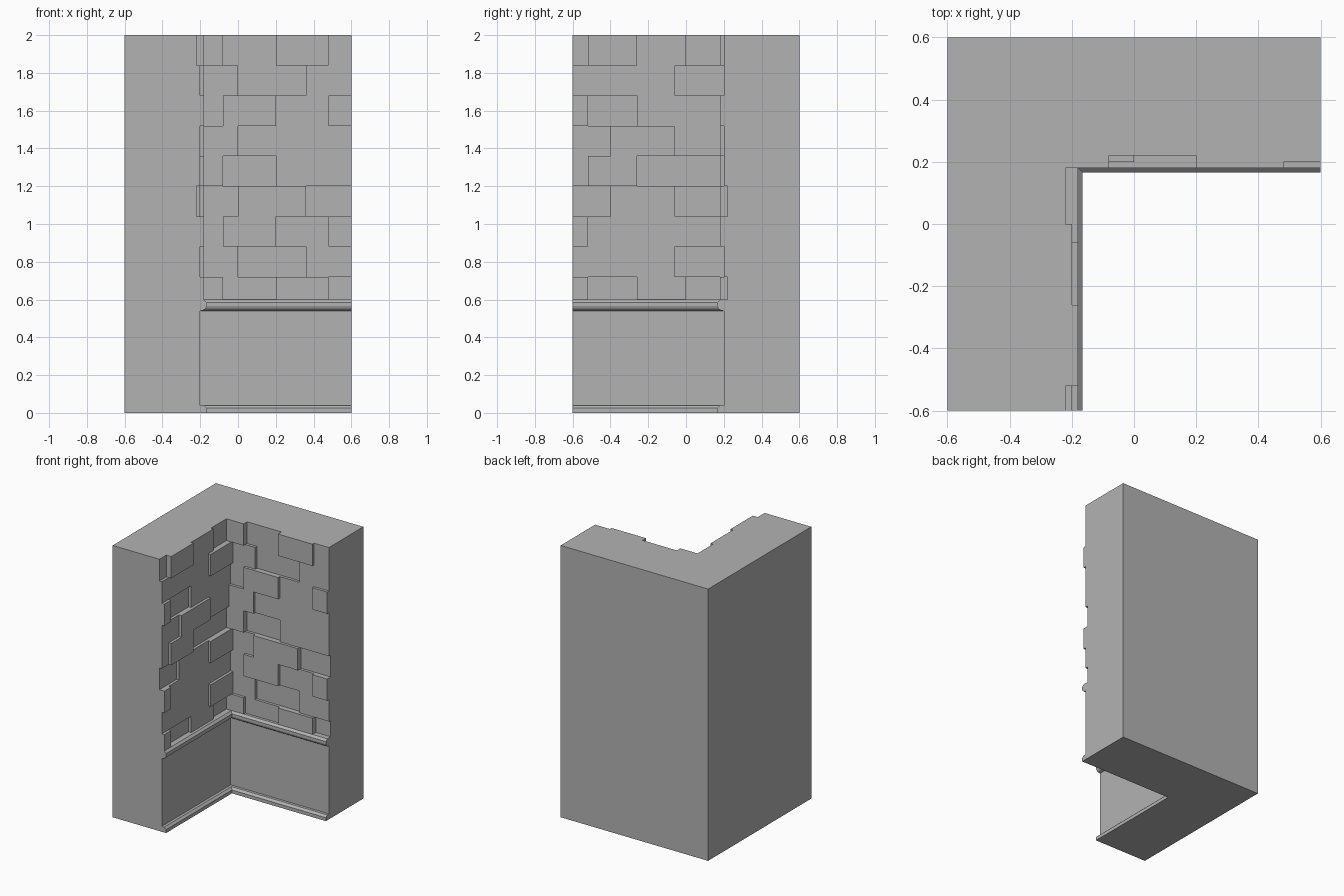
import bpy
import bmesh

cube = bpy.data.objects.get("Cube")
if cube:
    bpy.data.objects.remove(cube, do_unlink=True)

stone = bpy.data.materials.new("grey stone")
stone.use_nodes = True
GREY = (0.45, 0.45, 0.45, 1)
stone.diffuse_color = GREY
stone.node_tree.nodes["Principled BSDF"].inputs["Base Color"].default_value = GREY

H = 0.6       # half width of the corner piece
CORE = 0.22   # distance of the deepest brick face from the axes


def finish(bm, name):
    bmesh.ops.recalc_face_normals(bm, faces=bm.faces)
    mesh = bpy.data.meshes.new(name)
    bm.to_mesh(mesh)
    bm.free()
    mesh.materials.append(stone)
    obj = bpy.data.objects.new(name, mesh)
    bpy.context.collection.objects.link(obj)


def corner_wall(name, profile):
    """Loft an L-shaped wall whose inner face follows (depth, height) points."""
    bm = bmesh.new()
    rings = []
    for d, z in profile:
        outline = [(-H, -H), (-d, -H), (-d, d), (H, d), (H, H), (-H, H)]
        rings.append([bm.verts.new((x, y, z)) for x, y in outline])
    for low, high in zip(rings, rings[1:]):
        for i in range(len(low)):
            j = (i + 1) % len(low)
            bm.faces.new((low[i], low[j], high[j], high[i]))
    bm.faces.new(rings[0])
    bm.faces.new(rings[-1])
    finish(bm, name)


def add_box(bm, lo, hi):
    v = bmesh.ops.create_cube(bm, size=1)["verts"]
    for vert in v:
        for k in range(3):
            vert.co[k] = hi[k] if vert.co[k] > 0 else lo[k]


# Wall body, from the floor moulding to the brick backing
corner_wall("base_moulding", [(0.165, 0), (0.165, 0.025), (0.18, 0.04)])
corner_wall("dado_panel", [(0.2, 0.04), (0.2, 0.54)])
corner_wall("dado_rail", [(0.2, 0.54), (0.18, 0.545), (0.17, 0.553),
                          (0.165, 0.565), (0.165, 0.585), (0.18, 0.6)])
corner_wall("brick_backing", [(CORE, 0.6), (CORE, 2)])

# Brick courses from the top down; digits give how far each brick is set back
BACK = ["0201", "121", "1010", "011", "0211", "102", "1010", "121", "0102"]
LEFT = ["2012", "110", "0211", "101", "1022", "210", "0111", "110", "0212"]
BACK_JOINTS = [[-CORE, -0.08, 0.2, 0.48, H], [-CORE, 0, 0.36, H]]
LEFT_JOINTS = [[-H, -0.52, -0.26, 0, CORE], [-H, -0.4, -0.06, CORE]]


def brick_courses(name, courses, joints, place):
    bm = bmesh.new()
    for row, course in enumerate(courses):
        top = 2 - 0.16 * row
        bottom = max(top - 0.16, 0.6)
        ends = joints[row % 2]
        for a, b, setback in zip(ends, ends[1:], course):
            if setback != "2":
                face = 0.18 + 0.02 * int(setback)
                lo, hi = place(a, b, face)
                add_box(bm, (*lo, bottom), (*hi, top))
    finish(bm, name)


brick_courses("back_wall_bricks", BACK, BACK_JOINTS,
              lambda a, b, f: ((a, f), (b, CORE)))
brick_courses("side_wall_bricks", LEFT, LEFT_JOINTS,
              lambda a, b, f: ((-CORE, a), (-f, b)))
